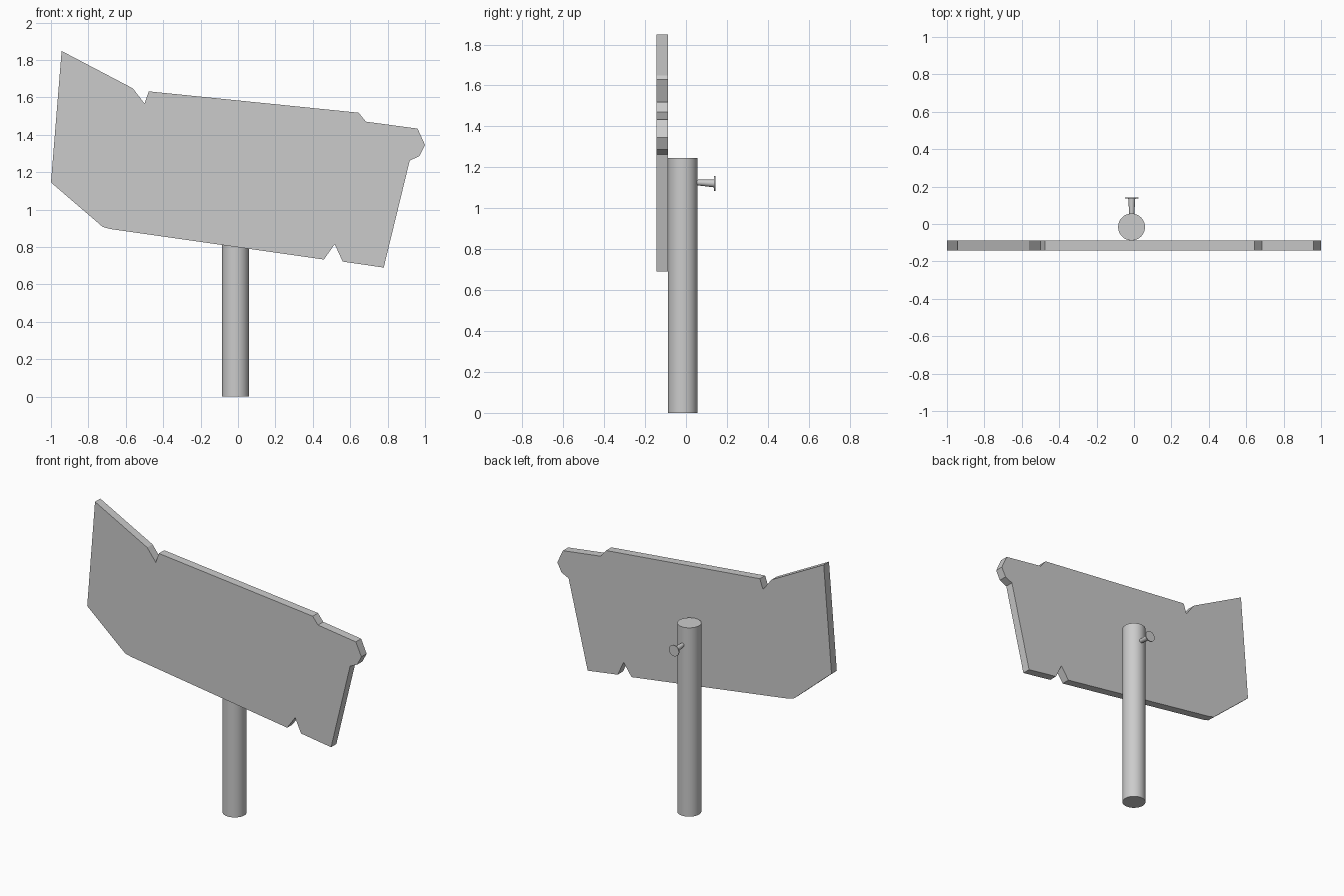
import bpy, bmesh
from mathutils import Vector

if "Cube" in bpy.data.objects:
    bpy.data.objects.remove(bpy.data.objects["Cube"])


def make_object(name, bm, smooth=False):
    bmesh.ops.recalc_face_normals(bm, faces=bm.faces[:])
    mesh = bpy.data.meshes.new(name)
    bm.to_mesh(mesh)
    bm.free()
    obj = bpy.data.objects.new(name, mesh)
    bpy.context.collection.objects.link(obj)
    if smooth:
        bpy.ops.object.select_all(action='DESELECT')
        obj.select_set(True)
        bpy.context.view_layer.objects.active = obj
        bpy.ops.object.shade_smooth_by_angle()
    return obj


def rod(name, start, end, r1, r2, sides):
    """Capped cylinder or cone running from start to end."""
    start, end = Vector(start), Vector(end)
    axis = end - start
    bm = bmesh.new()
    bmesh.ops.create_cone(bm, cap_ends=True, segments=sides,
                          radius1=r1, radius2=r2, depth=axis.length)
    turn = Vector((0, 0, 1)).rotation_difference(axis.normalized())
    for v in bm.verts:
        v.co = turn @ v.co + (start + end) / 2
    return make_object(name, bm, smooth=True)


# Weathered board: notched outline in x, z, extruded front to back
outline = [
    (-0.943, 1.848), (-0.562, 1.648), (-0.500, 1.567), (-0.477, 1.632),
    (0.645, 1.518), (0.684, 1.470), (0.960, 1.433), (1.000, 1.345),
    (0.970, 1.286), (0.918, 1.262), (0.779, 0.690), (0.560, 0.722),
    (0.517, 0.815), (0.459, 0.733), (-0.680, 0.896), (-0.723, 0.907),
    (-1.000, 1.145),
]
bm = bmesh.new()
face = bm.faces.new([bm.verts.new((x, -0.143, z)) for x, z in outline])
ext = bmesh.ops.extrude_face_region(bm, geom=[face])
bmesh.ops.translate(bm, vec=(0, 0.055, 0),
                    verts=[g for g in ext["geom"] if isinstance(g, bmesh.types.BMVert)])
make_object("sign_board", bm)

# Round post behind the board
rod("post", (-0.013, -0.016, 0), (-0.013, -0.016, 1.245), 0.072, 0.072, 32)

# Nail sticking out of the back of the post, slightly tilted
rod("nail_shaft", (-0.012, 0.03, 1.127), (-0.012, 0.138, 1.121), 0.012, 0.019, 16)
rod("nail_head", (-0.012, 0.137, 1.121), (-0.012, 0.143, 1.121), 0.036, 0.036, 24)
